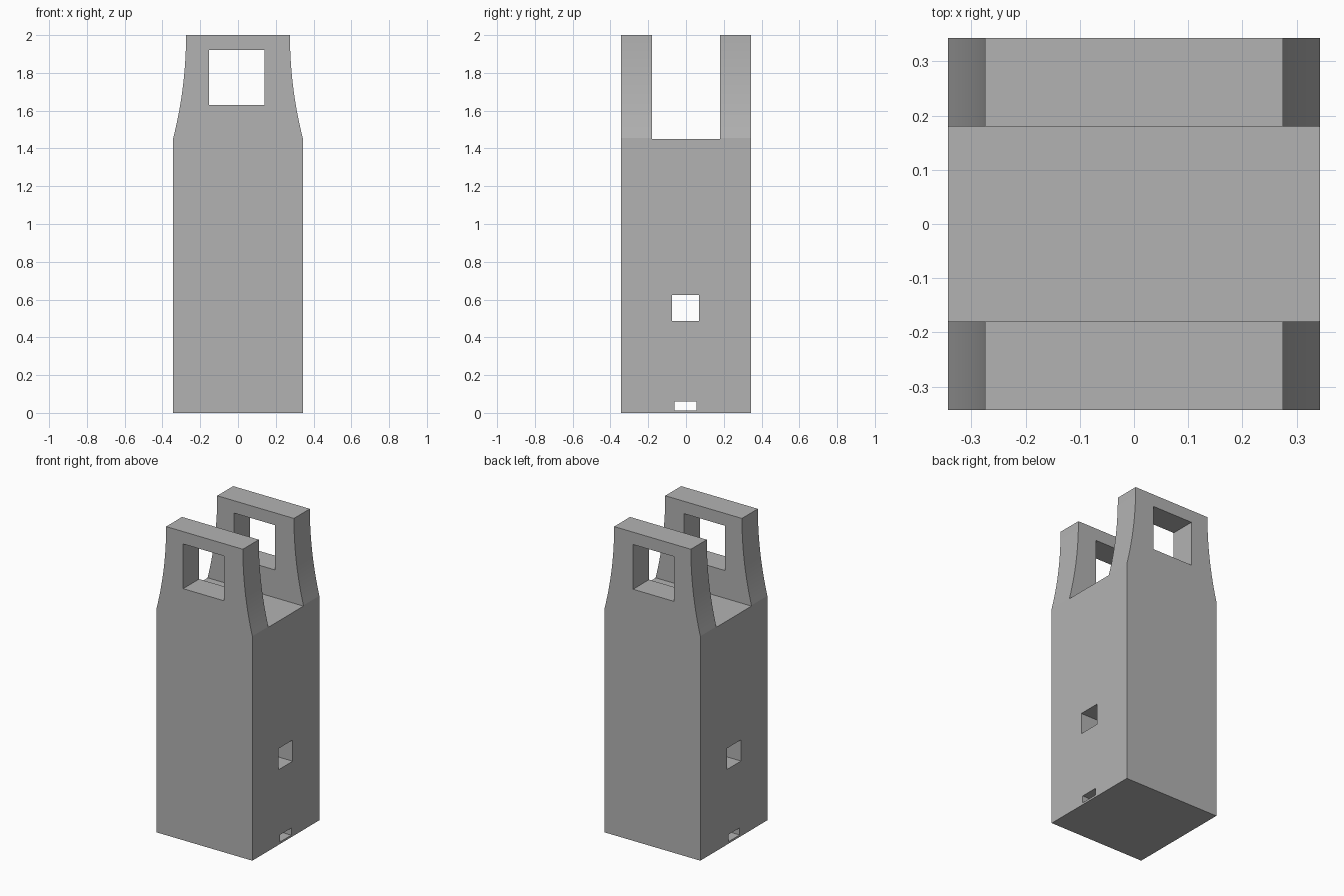
import bpy, bmesh, math

old = bpy.data.objects.get("Cube")
if old:
    bpy.data.objects.remove(old, do_unlink=True)

HALF, TOP_HALF = 0.343, 0.275
SHOULDER, HEIGHT = 1.455, 2.0

grey = bpy.data.materials.new("plain_grey")
grey.use_nodes = True
grey.diffuse_color = (0.45, 0.45, 0.45, 1)
grey.node_tree.nodes["Principled BSDF"].inputs["Base Color"].default_value = (0.45, 0.45, 0.45, 1)


def make_object(name, bm):
    bmesh.ops.recalc_face_normals(bm, faces=bm.faces)
    mesh = bpy.data.meshes.new(name)
    bm.to_mesh(mesh)
    bm.free()
    mesh.materials.append(grey)
    obj = bpy.data.objects.new(name, mesh)
    bpy.context.scene.collection.objects.link(obj)
    return obj


def box_cutter(name, low, high):
    bm = bmesh.new()
    bmesh.ops.create_cube(bm, size=1)
    for v in bm.verts:
        v.co = [(a + b) / 2 + c * (b - a) for a, b, c in zip(low, high, v.co)]
    obj = make_object(name, bm)
    obj.hide_render = True
    return obj


# Tower profile: straight sides, then arcs that turn vertical at the top
rise = HEIGHT - SHOULDER
inset = HALF - TOP_HALF
radius = (rise ** 2 + inset ** 2) / (2 * inset)
sweep = math.asin(rise / radius)
STEPS = 16
right_side = [(HALF, 0)]
for i in range(STEPS + 1):
    a = sweep * (1 - i / STEPS)
    right_side.append((TOP_HALF + radius * (1 - math.cos(a)), HEIGHT - radius * math.sin(a)))
outline = right_side + [(-x, z) for x, z in reversed(right_side)]

bm = bmesh.new()
face = bm.faces.new([bm.verts.new((x, -HALF, z)) for x, z in outline])
extruded = bmesh.ops.extrude_face_region(bm, geom=[face])["geom"]
bmesh.ops.translate(bm, vec=(0, 2 * HALF, 0),
                    verts=[g for g in extruded if isinstance(g, bmesh.types.BMVert)])
tower = make_object("tower_body", bm)

# Top slot, window through both plates, and two tunnels across the body
cutters = [
    box_cutter("slot_cutter", (-1, -0.18, 1.45), (1, 0.18, 2.5)),
    box_cutter("window_cutter", (-0.153, -1, 1.63), (0.139, 1, 1.92)),
    box_cutter("tunnel_cutter", (-1, -0.073, 0.487), (1, 0.07, 0.624)),
    box_cutter("drain_cutter", (-1, -0.06, 0.013), (1, 0.056, 0.059)),
]
bpy.ops.object.select_all(action="DESELECT")
bpy.context.view_layer.objects.active = tower
tower.select_set(True)
for cutter in cutters:
    mod = tower.modifiers.new(cutter.name, "BOOLEAN")
    mod.operation = "DIFFERENCE"
    mod.solver = "EXACT"
    mod.object = cutter
    bpy.ops.object.modifier_apply(modifier=mod.name)
for cutter in cutters:
    bpy.data.objects.remove(cutter, do_unlink=True)

bpy.ops.object.shade_smooth_by_angle(angle=math.radians(10))
